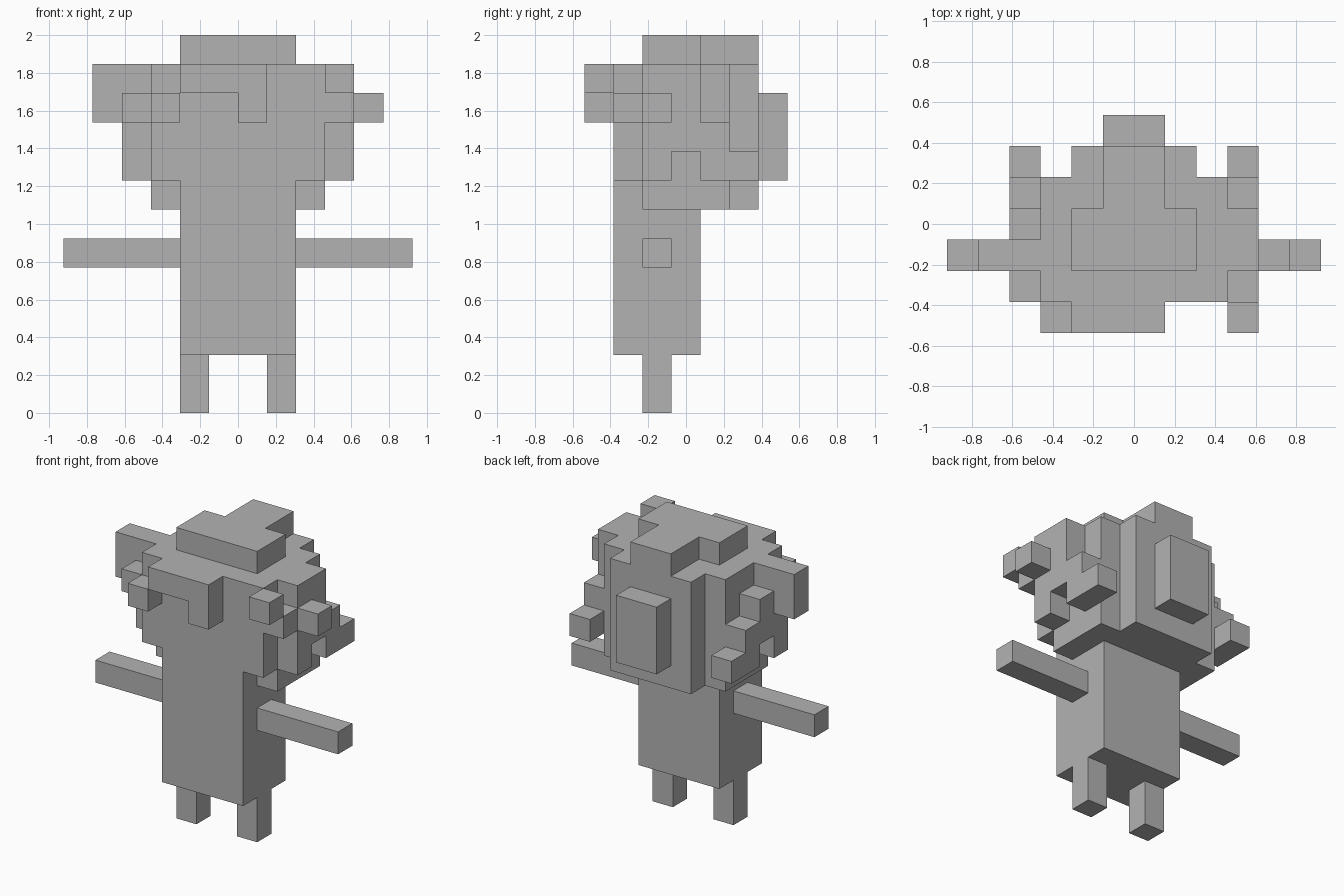
import bpy
import bmesh
from mathutils import Vector

cube = bpy.data.objects.get("Cube")
if cube:
    bpy.data.objects.remove(cube, do_unlink=True)

UNIT = 2 / 13      # edge of one block
MID_Y = 3.5        # block row lying on y = 0

grey = bpy.data.materials.new("plain_grey")
grey.use_nodes = True
colour = (0.45, 0.45, 0.45, 1)
grey.diffuse_color = colour
grey.node_tree.nodes["Principled BSDF"].inputs["Base Color"].default_value = colour


def blocks(name, *boxes, flip=False):
    """One object made of boxes, each given as x, y and z ranges in blocks."""
    bm = bmesh.new()
    for xs, ys, zs in boxes:
        if flip:
            xs = (-xs[1], -xs[0])
        low = Vector((xs[0], ys[0] - MID_Y, zs[0])) * UNIT
        high = Vector((xs[1], ys[1] - MID_Y, zs[1])) * UNIT
        verts = bmesh.ops.create_cube(bm, size=1)["verts"]
        size, centre = high - low, (low + high) / 2
        for v in verts:
            v.co = Vector(a * b for a, b in zip(v.co, size)) + centre
    mesh = bpy.data.meshes.new(name)
    bm.to_mesh(mesh)
    bm.free()
    mesh.materials.append(grey)
    obj = bpy.data.objects.new(name, mesh)
    bpy.context.collection.objects.link(obj)
    return obj


# Torso and stepped head
blocks("body", ((-2, 2), (1, 4), (2, 8)))
blocks("head",
       ((-3, 3), (1, 2), (8, 12)),
       ((-3, 3), (2, 5), (7, 12)),
       ((-2, 2), (5, 6), (7, 12)))

# Limbs and the stepped side hair, the same on both sides
for side, flip in (("left", False), ("right", True)):
    blocks(side + "_leg", ((1, 2), (2, 3), (0, 2)), flip=flip)
    blocks(side + "_arm", ((2, 6), (2, 3), (5, 6)), flip=flip)
    locks = [(1, 10, 11), (2, 8, 12), (3, 9, 11), (4, 8, 10), (5, 8, 9)]
    blocks(side + "_side_hair",
           *[((3, 4), (y, y + 1), (low, high)) for y, low, high in locks],
           flip=flip)

# Hair on top and at the back
blocks("top_hair",
       ((-2, 2), (2, 4), (12, 13)),
       ((-1, 1), (4, 6), (12, 13)))
blocks("back_bun", ((-1, 1), (6, 7), (8, 11)))

# Fringe with a drooping lock
blocks("fringe",
       ((-2, 1), (0, 1), (11, 12)),
       ((0, 1), (0, 1), (10, 11)))

# Loose tufts that differ from side to side
blocks("right_fringe_tuft", ((-3, -2), (0, 1), (10, 11)))
blocks("right_side_tuft", ((-5, -4), (2, 3), (10, 12)))
blocks("left_fringe_tuft", ((3, 4), (0, 1), (11, 12)))
blocks("left_side_tuft", ((4, 5), (2, 3), (10, 11)))
blocks("left_crown_tuft", ((3, 4), (3, 4), (11, 12)))
